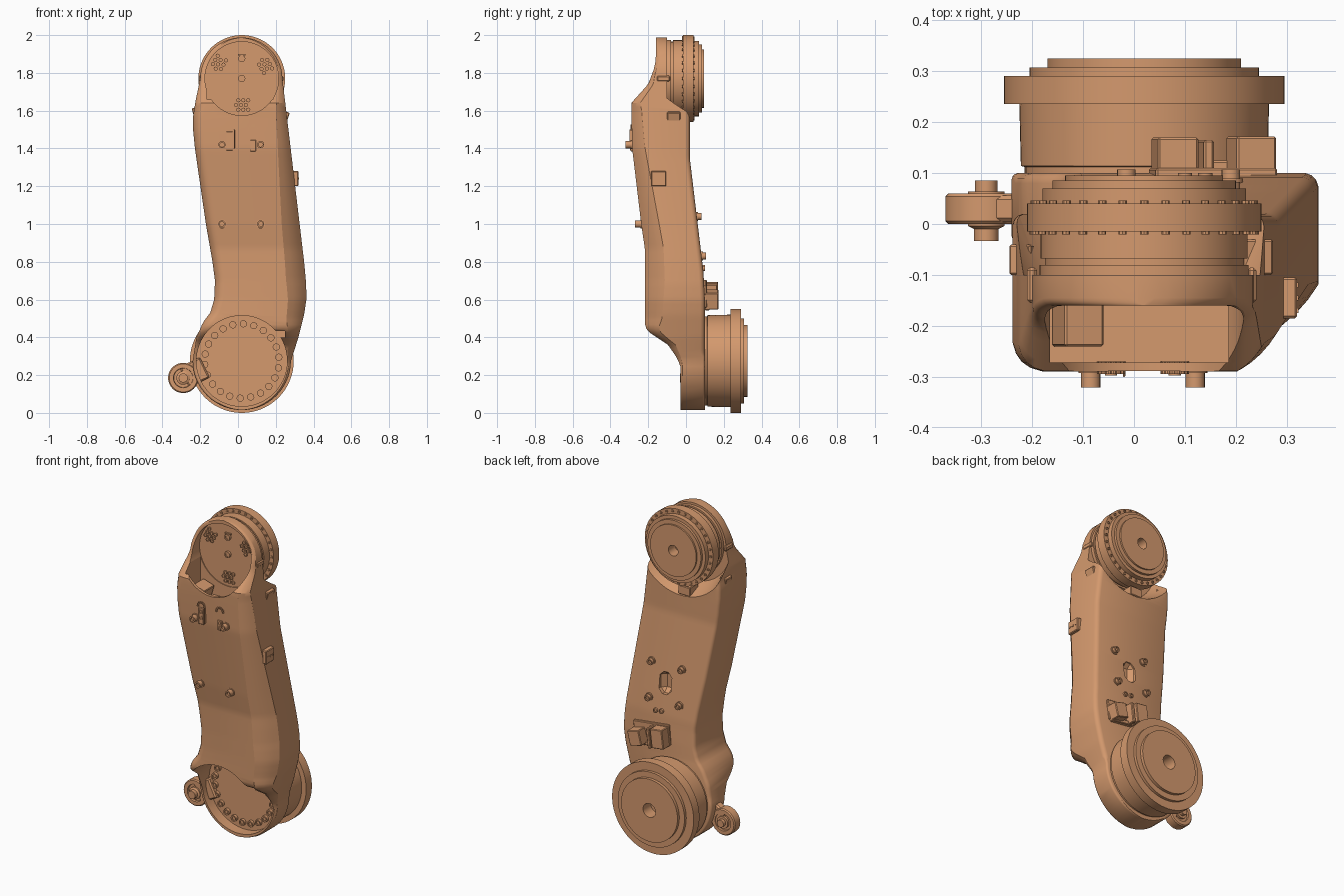
import bpy, bmesh, math
from mathutils import Matrix, Vector

if "Cube" in bpy.data.objects:
    bpy.data.objects.remove(bpy.data.objects["Cube"])

TAN = bpy.data.materials.new("tan_paint")
TAN.diffuse_color = (0.66, 0.32, 0.155, 1)
TAN.use_nodes = True
TAN.node_tree.nodes["Principled BSDF"].inputs["Base Color"].default_value = TAN.diffuse_color
LOW, TOP = (0.02, 0.275), (0.02, 1.77)      # joint centres (x, z)


def finish(name, bm):
    bmesh.ops.remove_doubles(bm, verts=bm.verts, dist=1e-5)
    bmesh.ops.recalc_face_normals(bm, faces=bm.faces)
    me = bpy.data.meshes.new(name)
    bm.to_mesh(me)
    bm.free()
    ob = bpy.data.objects.new(name, me)
    bpy.context.collection.objects.link(ob)
    me.materials.append(TAN)
    return smooth(ob)


def activate(ob):
    bpy.ops.object.select_all(action='DESELECT')
    ob.select_set(True)
    bpy.context.view_layer.objects.active = ob


def smooth(ob):
    activate(ob)
    bpy.ops.object.shade_smooth_by_angle(angle=math.radians(28))
    return ob


def add_lathe(bm, centre, profile, n):
    rings = [[bm.verts.new((centre[0] + r * math.cos(2 * math.pi * i / n), y,
                            centre[1] + r * math.sin(2 * math.pi * i / n))) for i in range(n)]
             for r, y in profile]
    for a, b in zip(rings, rings[1:]):
        for i in range(n):
            j = (i + 1) % n
            bm.faces.new((a[i], a[j], b[j], b[i]))
    bm.faces.new(rings[0])
    bm.faces.new(rings[-1])


def lathe(name, centre, profile, n=72):
    bm = bmesh.new()
    add_lathe(bm, centre, profile, n)
    return finish(name, bm)


def studs(name, points, r, y0, y1, n=14):
    """Many identical round studs along y, y1 being the outer end."""
    bm = bmesh.new()
    for p in points:
        add_lathe(bm, p, [(r, y0), (r, y1), (r * .6, y1), (r * .6, y1 + (y0 - y1) * .3)], n)
    return finish(name, bm)


def boxes(name, specs, bevel=0.004):
    """Boxes given as (x0, x1, y0, y1, z0, z1, turn about y)."""
    bm = bmesh.new()
    for x0, x1, y0, y1, z0, z1, a in specs:
        m = (Matrix.Translation(((x0 + x1) / 2, (y0 + y1) / 2, (z0 + z1) / 2))
             @ Matrix.Rotation(a, 4, 'Y') @ Matrix.Diagonal((x1 - x0, y1 - y0, z1 - z0, 1)))
        bmesh.ops.create_cube(bm, size=1, matrix=m)
    if bevel:
        bmesh.ops.bevel(bm, geom=bm.edges[:], offset=bevel, segments=1, affect='EDGES')
    return finish(name, bm)


def cut(ob, cutter):
    cutter.hide_render = True
    mod = ob.modifiers.new("cut", 'BOOLEAN')
    mod.operation, mod.solver, mod.object = 'DIFFERENCE', 'EXACT', cutter
    activate(ob)
    bpy.ops.object.modifier_apply(modifier=mod.name)
    bpy.data.objects.remove(cutter)


def lerp(keys, z):
    for (z0, v0), (z1, v1) in zip(keys, keys[1:]):
        if z <= z1:
            t = max(0, (z - z0) / (z1 - z0))
            return v0 + (v1 - v0) * t
    return keys[-1][1]


def ring_points(c, r, n, start=0.0):
    return [(c[0] + r * math.cos(start + 2 * math.pi * i / n),
             c[1] + r * math.sin(start + 2 * math.pi * i / n)) for i in range(n)]


# Arm body: outlines against height
LEFT = [(.275, -.24), (.4, -.22), (.48, -.185), (.53, -.147), (.6, -.126), (.7, -.122), (.8, -.135),
        (1, -.17), (1.4, -.228), (1.5, -.238), (1.57, -.238), (1.65, -.225), (1.77, -.2)]
RIGHT = [(.275, .28), (.4, .32), (.52, .35), (.6, .362), (.68, .361), (.8, .35), (1.77, .235)]
FRONT = [(.25, -.03), (.29, -.047), (.36, -.095), (.43, -.2), (.455, -.216), (.87, -.218),
         (1, -.237), (1.4, -.285), (1.64, -.29), (1.74, -.2), (1.82, -.17), (1.87, -.16)]
BACK = [(.6, .1), (.75, .092), (1.35, .02)]
CHAMFER = [(.25, .012), (.4, .05), (.5, .09), (.7, .105), (1, .095), (1.6, .055), (1.8, .015)]
ROUND = [(.25, .012), (.45, .05), (1.62, .055), (1.8, .015)]


def section(z):
    if z < LOW[1]:
        w = math.sqrt(max(.26 ** 2 - (z - LOW[1]) ** 2, 1e-4))
        xl, xr = LOW[0] - w, LOW[0] + w
    elif z > TOP[1]:
        w = math.sqrt(max(.2175 ** 2 - (z - TOP[1]) ** 2, 1e-4))
        xl, xr = .0175 - w, .0175 + w
    else:
        xl, xr = lerp(LEFT, z), lerp(RIGHT, z)
    yf, yb = lerp(FRONT, z), lerp(BACK, z)
    corners = [(xl, yf, 1, 1, lerp(ROUND, z), 4), (xr, yf, -1, 1, lerp(CHAMFER, z), 4),
               (xr, yb, -1, -1, .025, 3), (xl, yb, 1, -1, .02, 3)]
    pts = []
    for k, (x, y, sx, sy, c, n) in enumerate(corners):
        c = min(c, .4 * (xr - xl))
        if not .3 < z < 1.65:
            c = min(c, .012)if k > 1 else c
        a, b = Vector((x, y + sy * c)), Vector((x + sx * c, y))
        if k % 2:
            a, b = b, a
        bulge = .25 if k == 1 else .7
        mid = (a + b) / 2 + (Vector((x, y)) - (a + b) / 2) * bulge
        for i in range(n + 1):
            t = i / n
            p = a * (1 - t) ** 2 + mid * 2 * t * (1 - t) + b * t * t
            pts.append((p.x, p.y, z))
    return pts


low_end = [LOW[1] - .26 * math.cos(math.pi / 2 * i / 14) for i in range(14)]
top_end = [TOP[1] + .2175 * math.sin(math.pi / 2 * i / 14) for i in range(1, 15)]
middle = [.275 + (1.77 - .275) * i / 70 for i in range(71)]
bm = bmesh.new()
rings = [[bm.verts.new(p) for p in section(z)] for z in low_end + middle + top_end]
for a, b in zip(rings, rings[1:]):
    for i in range(len(a)):
        j = (i + 1) % len(a)
        bm.faces.new((a[i], a[j], b[j], b[i]))
bm.faces.new(rings[0])
bm.faces.new(rings[-1])
body = finish("arm_body", bm)

# Seats, pockets and cavities cut out of the body
cut(body, lathe("seat_cutter", TOP, [(.25, -.1), (.342, .12)]))
cut(body, lathe("top_pocket_cutter", TOP, [(.195, -.5), (.195, -.12)]))
cut(body, lathe("low_pocket_cutter", LOW, [(.24, -.5), (.24, .035)]))
cut(body, boxes("top_cavity_cutter", [(-.165, .185, -.272, -.125, 1.5, 1.72, 0)], 0))
cut(body, boxes("low_cavity_cutter", [(-.09, .25, -.2, .03, .4, .6, 0)], 0))
cut(body, boxes("window_cutter", [(.05, .13, .03, .2, .87, 1.0, 0)], .025))
smooth(body)

# Rotary joints
lathe("lower_joint", LOW, [(.2, .09), (.235, .1), (.235, .112), (.242, .114), (.245, .235), (.275, .235),
                           (.275, .29), (.225, .29), (.225, .307), (.19, .307), (.19, .325),
                           (.042, .325), (.042, .25)])
lathe("upper_joint", TOP, [(.205, -.1), (.205, -.08), (.195, -.08), (.195, -.068), (.203, -.068),
                           (.203, -.015), (.23, -.015), (.23, .04), (.2, .04), (.2, .07), (.18, .07),
                           (.18, .085), (.155, .085), (.155, .095), (.032, .095), (.032, .03)])
studs("upper_flange_bolts_front", ring_points(TOP, .217, 32), .008, -.01, -.021, 8)
studs("upper_flange_bolts_back", ring_points(TOP, .215, 32), .008, .035, .046, 8)

# Bolts inside the pockets
studs("lower_bolt_circle", ring_points(LOW, .197, 22, .1), .019, .04, .018)
cluster = [(dx * .026 + (dz % 2) * .013, dz * .025) for dx in (-1, 0, 1) for dz in (-1, 0, 1)]
pts = [(cx + u * math.cos(a) - v * math.sin(a), cz + u * math.sin(a) + v * math.cos(a))
       for cx, cz, a in ((-.105, 1.845, 1.05), (.14, 1.845, -1.05), (.015, 1.63, 0)) for u, v in cluster]
studs("plate_small_bolts", pts, .011, -.115, -.128, 8)
studs("plate_centre_plugs", [TOP, (.02, 1.875)], .019, -.115, -.135)
boxes("plate_key", [(0, .04, -.13, -.11, 1.893, 1.9, 0)], 0)
boxes("pocket_block", [(-.15, -.07, -.24, -.14, 1.49, 1.58, .3)])

# Lifting studs on the front and back of the arm
for label, z, y in (("upper", 1.42, -.28), ("lower", 1.0, -.23)):
    studs(label + "_front_studs", [(-.085, z), (.12, z)], .019, y, y - .041, 20)
    studs(label + "_front_washers", [(-.085, z), (.12, z)], .024, y, y - .012, 20)
for label, z, y in (("upper", 1.04, .05), ("lower", .83, .075)):
    studs(label + "_back_studs", [(-.015, z), (.19, z)], .018, y, y + .032, 20)
    studs(label + "_back_washers", [(-.015, z), (.19, z)], .024, y, y + .014, 20)

# Cable clips and fins on the front
studs("front_clip_bolts", [(-.045, 1.465), (-.045, 1.43), (.08, 1.43), (.08, 1.4)], .012, -.27, -.297)
boxes("front_clips", [(-.062, -.028, -.292, -.27, 1.39, 1.49, 0), (.065, .095, -.292, -.27, 1.385, 1.445, 0),
                      (-.022, -.017, -.3, -.27, 1.4, 1.5, 0)], .002)
hook = [(cx + .022 * math.cos(a * .45), 1.5 + .022 * math.sin(a * .45))
        for cx in (-.045, .08) for a in range(8)]
studs("front_hooks", hook, .006, -.27, -.294, 8)

# Side sensor box with its screws
boxes("side_box", [(.275, .32, -.185, -.105, 1.2, 1.28, 0)])
boxes("side_box_screws", [(.315, .323, y - .005, y + .005, 1.235, 1.245, 0) for y in (-.17, -.145, -.12)], 0)

# Cable bracket above the lower joint
boxes("rear_bracket", [(.035, .275, .085, .11, .57, .69, .12), (.04, .12, .1, .17, .575, .69, .12),
                       (.13, .15, .1, .165, .56, .68, .12), (.19, .27, .1, .172, .555, .645, .25),
                       (.05, .26, .1, .125, .555, .58, .12)])
studs("rear_bracket_screws", [(.1, .77), (.14, .765)], .014, .08, .1)

# Small block, pegs and side ribs by the upper joint
boxes("upper_stop_block", [(-.04, .04, -.06, .02, 1.475, 1.53, 0), (.2, .265, -.1, -.03, 1.53, 1.6, .3),
                           (-.235, -.19, -.1, -.04, 1.54, 1.62, -.3)])
boxes("upper_side_ribs", [(.222, .24, -.155, -.085, 1.755, 1.785, 0),
                          (-.21, -.19, -.155, -.085, 1.755, 1.785, 0)], .006)

# Damper ear on the lower left
EAR = (-.29, .185)
lathe("ear_ring", EAR, [(.05, .012), (.052, 0), (.074, 0), (.08, .006), (.08, .054), (.074, .06),
                        (.052, .06), (.05, .05)], 48)
lathe("ear_pin", EAR, [(.024, -.033), (.024, -.01), (.036, -.004), (.036, .064), (.022, .064), (.022, .085)], 32)
boxes("ear_web", [(-.29, -.17, .004, .056, .155, .275, -.45)], .008)
